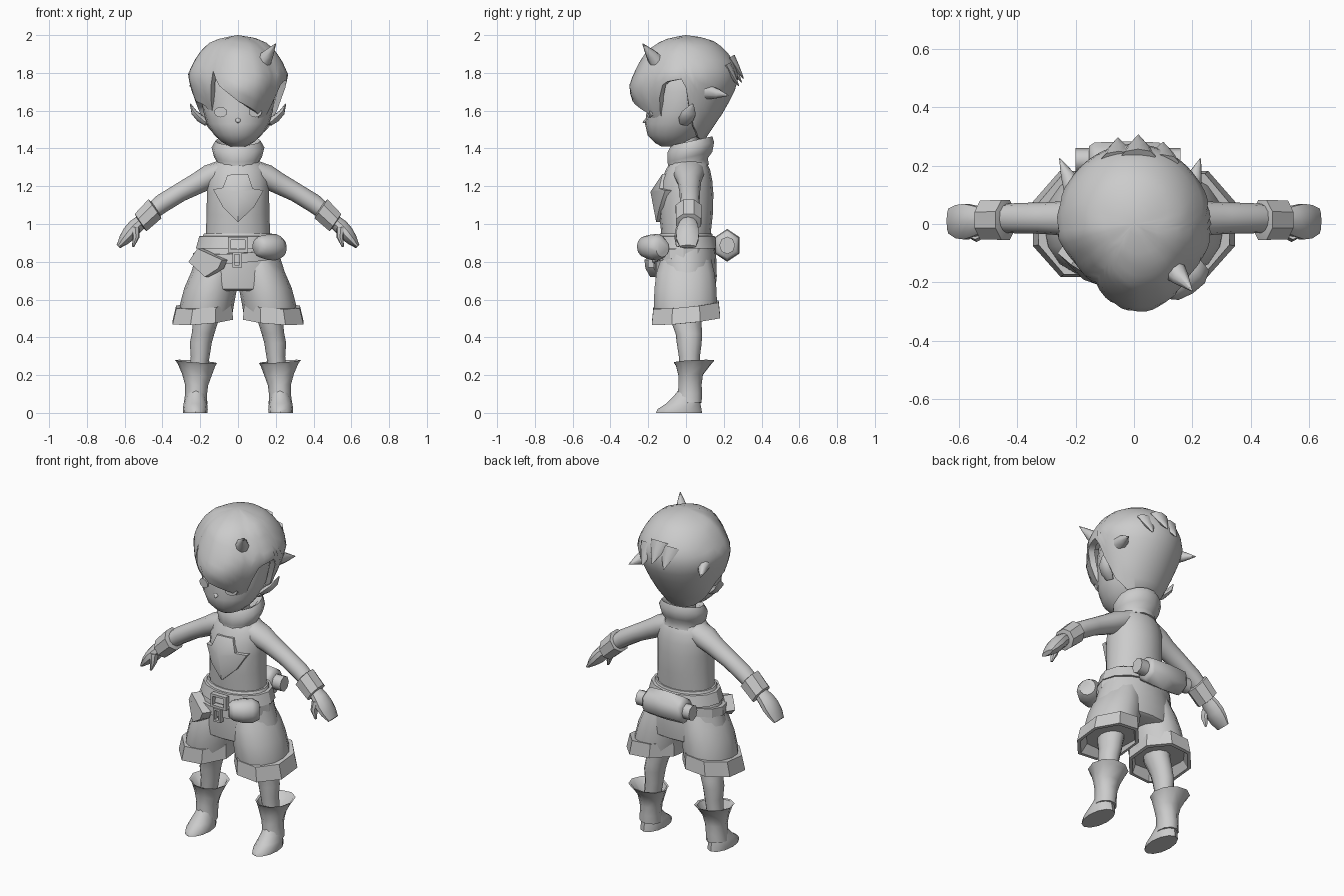
import bpy, bmesh, math
from mathutils import Vector

grey = bpy.data.materials.new("plain_grey")
grey.diffuse_color = (0.6, 0.6, 0.6, 1)


def finish(name, bm, mirror=False, angle=40):
    bmesh.ops.remove_doubles(bm, verts=bm.verts, dist=0.0005)
    bmesh.ops.recalc_face_normals(bm, faces=bm.faces)
    me = bpy.data.meshes.new(name)
    bm.to_mesh(me)
    bm.free()
    me.materials.append(grey)
    ob = bpy.data.objects.new(name, me)
    bpy.context.collection.objects.link(ob)
    bpy.ops.object.select_all(action='DESELECT')
    ob.select_set(True)
    bpy.context.view_layer.objects.active = ob
    bpy.ops.object.shade_smooth_by_angle(angle=math.radians(angle))
    if mirror:
        ob.modifiers.new("mirror", 'MIRROR').use_mirror_merge = False
    return ob


def loft(name, rings, n=12, axis=(0, 0, 1), mirror=False, angle=40, turn=0.0):
    """Skin elliptical rings (x, y, z, half width, half depth) square to an axis."""
    t = Vector(axis).normalized()
    v = Vector((0, 1, 0))
    v = (v - t * v.dot(t)).normalized()
    u = v.cross(t)
    bm = bmesh.new()
    rows = []
    for x, y, z, a, b in rings:
        c = Vector((x, y, z))
        rows.append([bm.verts.new(c + u * a * math.cos(2 * math.pi * (i + turn) / n)
                                  + v * b * math.sin(2 * math.pi * (i + turn) / n)) for i in range(n)])
    for r, s in zip(rows, rows[1:]):
        for i in range(n):
            bm.faces.new((r[i], r[(i + 1) % n], s[(i + 1) % n], s[i]))
    bm.faces.new(rows[0])
    bm.faces.new(rows[-1])
    return finish(name, bm, mirror, angle)


def plate(name, pts, depth, bulge=None):
    """Flat outline extruded along depth, with an optional raised centre."""
    bm = bmesh.new()
    d = Vector(depth)
    front = [bm.verts.new(p) for p in pts]
    back = [bm.verts.new(Vector(p) + d) for p in pts]
    n = len(pts)
    for i in range(n):
        j = (i + 1) % n
        bm.faces.new((front[i], front[j], back[j], back[i]))
    if bulge:
        m = bm.verts.new(bulge)
        for i in range(n):
            bm.faces.new((front[i], front[(i + 1) % n], m))
    else:
        bm.faces.new(front)
    bm.faces.new(back)
    return finish(name, bm, angle=35)


def spike(name, base, tip, wide, thick):
    b, t = Vector(base), Vector(tip)
    mid = b.lerp(t, 0.5)
    return loft(name, [(*b, wide, thick), (*mid, wide * .6, thick * .6), (*t, .002, .002)],
                8, t - b, angle=60)


def lerp(table, x):
    for (x0, *a), (x1, *b) in zip(table, table[1:]):
        if x <= x1:
            k = max(0, (x - x0) / (x1 - x0))
            return [p + (q - p) * k for p, q in zip(a, b)]
    return list(table[-1][1:])


# Head, with the chin forward
loft("head", [(0, -.07, 1.41, .04, .06), (0, -.075, 1.43, .08, .09), (0, -.068, 1.47, .125, .135),
              (0, -.05, 1.53, .165, .167), (0, -.03, 1.60, .185, .178), (0, -.02, 1.70, .195, .19),
              (0, -.01, 1.80, .185, .19), (0, 0, 1.90, .12, .12)], 20)
spike("nose", (0, -.175, 1.56), (0, -.229, 1.538), .035, .03)
loft("eye", [(.092, -.2, 1.592, .027, .036), (.092, -.172, 1.592, .027, .036)],
     12, (.28, -1, 0), True)
loft("ear", [(.165, -.01, 1.53, .015, .025), (.195, 0, 1.555, .022, .04), (.232, .015, 1.59, .016, .038),
             (.252, .035, 1.635, .003, .005)], 8, (.5, .2, .8), True)

# Hair shell: half width, front depth, back depth by height
shape = [(1.43, .10, .11, .09), (1.50, .165, .17, .135), (1.58, .20, .235, .19), (1.65, .226, .283, .23),
         (1.72, .25, .305, .265), (1.79, .266, .28, .28), (1.86, .235, .245, .255), (1.92, .195, .205, .21),
         (1.96, .15, .145, .165), (1.985, .09, .09, .11), (2.0, .0, .0, .0)]
# Hairline height by angle, from the front towards +x
edge = [(-180, 1.44), (-150, 1.44), (-125, 1.46), (-105, 1.53), (-96, 1.60), (-80, 1.65), (-62, 1.63),
        (-50, 1.57), (-44, 1.67), (-35, 1.81), (-25, 1.73), (0, 1.65), (30, 1.59), (46, 1.50), (55, 1.60),
        (66, 1.75), (88, 1.77), (94, 1.62), (105, 1.52), (125, 1.46), (150, 1.44), (180, 1.44)]
# Flattening of the two front corners by angle
flat = [(-180, 1), (-80, 1), (-58, .9), (-40, .88), (-22, .93), (0, 1), (25, 1), (50, .95), (75, 1), (180, 1)]
bm = bmesh.new()
N, M = 72, 12
rows = []
for j in range(M + 2):
    row = []
    for i in range(N):
        deg = -180 + 360 * i / N
        low = lerp(edge, deg)[0]
        z = 2 - (2 - low) * (min(j, M) / M) ** 1.6
        w, f, b = lerp(shape, z)
        a = math.radians(deg)
        k = lerp(flat, deg)[0] * (.86 if j > M else 1)  # last row turns in under the hair
        row.append(bm.verts.new((w * k * math.sin(a), -math.cos(a) * k * (f if math.cos(a) > 0 else b), z)))
    rows.append(row)
for r, s in zip(rows, rows[1:]):
    for i in range(N):
        k = (i + 1) % N
        bm.faces.new((r[i], r[k], s[k], s[i]))
finish("hair", bm, angle=60)

# Loose locks
spike("front_lock", (.12, -.14, 1.84), (.2, -.23, 1.955), .05, .05)
for k, (x, y, z) in enumerate([(-.055, .295, 1.75), (.015, .305, 1.77), (.10, .28, 1.73)]):
    spike("back_lock_%d" % k, (x * .95, y * .76, z + .11), (x, y, z), .06, .03)
spike("side_lock_left", (-.2, .11, 1.76), (-.255, .225, 1.73), .045, .04)
spike("side_lock_right", (.19, .11, 1.70), (.228, .225, 1.68), .045, .04)

# Neck and folded collar
loft("neck", [(0, .02, 1.30, .06, .06), (0, 0, 1.47, .06, .06)])
loft("collar", [(0, .012, 1.29, .12, .115), (0, .012, 1.325, .11, .108), (0, .02, 1.355, .127, .125),
                (0, .025, 1.405, .14, .13), (0, .03, 1.44, .12, .115), (0, .03, 1.425, .095, .09),
                (0, .02, 1.36, .07, .07)], 14, (0, -.22, 1), angle=50)

# Shirt and chest guard
loft("shirt", [(0, 0, .88, .172, .128), (0, 0, .96, .17, .132), (0, 0, 1.05, .166, .142),
               (0, 0, 1.16, .165, .145), (0, .005, 1.23, .165, .134), (0, .01, 1.285, .152, .118),
               (0, .012, 1.32, .128, .10), (0, .012, 1.345, .09, .085)], 16)
guard = [(-.055, 1.26), (.052, 1.265), (.078, 1.188), (.135, 1.178), (.085, 1.09), (0, 1.01),
         (-.08, 1.09), (-.132, 1.183), (-.08, 1.193)]
plate("chest_guard", [(x, -.158 + 2.6 * x * x + max(0, z - 1.2) * .4, z) for x, z in guard],
      (0, .035, 0), (0, -.188, 1.17))

# Arms, cuffs and hands
down = (.8, 0, -.55)
loft("arm", [(.07, .015, 1.285, .06, .085), (.14, .015, 1.255, .066, .078), (.205, .018, 1.22, .058, .062),
             (.31, .02, 1.165, .05, .054), (.40, .02, 1.11, .05, .052), (.47, .018, 1.055, .042, .048)],
     12, down, True)
loft("cuff", [(.435, .014, 1.085, .04, .045), (.44, .014, 1.08, .066, .074), (.515, .014, 1.008, .06, .072),
              (.518, .014, 1.005, .04, .045)], 8, down, True, 30, .5)
loft("hand", [(.51, .012, 1.015, .036, .042), (.545, .01, .985, .04, .055), (.575, .008, .95, .04, .064),
              (.605, .008, .915, .03, .06), (.634, .01, .88, .012, .045)], 10, (.7, 0, -.7), True)
loft("thumb", [(.545, -.025, .98, .024, .028), (.54, -.04, .93, .018, .022), (.555, -.045, .88, .006, .008)],
     8, (.1, -.1, -1), True)

# Shorts with turned-up hems
loft("shorts_hips", [(0, 0, .645, .25, .14), (0, 0, .655, .27, .155), (0, 0, .72, .255, .163),
                     (0, -.001, .78, .237, .163), (0, -.003, .84, .218, .162), (0, -.003, .92, .195, .148),
                     (0, 0, .95, .18, .138)], 20)
loft("shorts_leg", [(.105, 0, .82, .09, .135), (.125, -.003, .74, .125, .158), (.145, -.003, .66, .14, .168),
                    (.165, -.003, .57, .143, .172), (.17, 0, .52, .14, .165)], 14, mirror=True)
loft("shorts_hem", [(.17, 0, .57, .13, .15), (.18, 0, .572, .16, .188), (.187, 0, .488, .174, .197),
                    (.187, 0, .486, .155, .177), (.175, 0, .55, .12, .14)],
     8, (.08, -.1, 1), True, 30, .5)

# Belt, buckle, hanging strap
loft("belt", [(0, 0, .872, .19, .14), (0, 0, .87, .223, .172), (0, 0, .935, .205, .157),
              (0, 0, .937, .175, .135)], 14, angle=30)
loft("low_belt", [(-.01, -.012, .81, .20, .15), (-.01, -.012, .81, .232, .17), (-.01, -.012, .86, .228, .168),
                  (-.01, -.012, .86, .20, .15)], 14, (-.06, -.1, 1), angle=30)


def frame(name, x0, x1, z0, z1, y, w):
    for k, (a, b, c, d) in enumerate([(x0, x1, z1 - w, z1), (x0, x1, z0, z0 + w),
                                      (x0, x0 + w, z0, z1), (x1 - w, x1, z0, z1)]):
        plate("%s_%d" % (name, k), [(a, y, c), (b, y, c), (b, y, d), (a, y, d)], (0, .03, 0))


frame("buckle", -.052, .052, .85, .93, -.192, .014)
frame("small_buckle", -.03, .02, .77, .85, -.2, .012)
plate("hip_tab", [(-.262, -.10, .80), (-.215, -.14, .87), (-.085, -.22, .81), (-.105, -.215, .765),
                  (-.175, -.19, .72)], (.03, .045, 0))

# Front pouch and back roll
loft("pouch", [(.098, -.23, .882, .04, .035), (.117, -.215, .88, .057, .058), (.158, -.183, .877, .068, .07),
               (.2, -.15, .877, .07, .068), (.23, -.125, .874, .05, .045)], 12, (1, .8, 0), False, 60)
loft("back_roll", [(-.155, .218, .887, .065, .056), (-.135, .218, .887, .082, .071), (-.02, .218, .887, .087, .075),
                   (.085, .218, .887, .082, .071), (.105, .218, .887, .065, .056)], 6, (1, 0, 0), angle=62)
loft("roll_ends", [(-.2, .218, .887, .046, .042), (.16, .218, .887, .046, .042)], 8, (1, 0, 0), False, 50)

# Legs and boots
loft("leg", [(.15, 0, .60, .075, .085), (.168, -.002, .50, .068, .083), (.185, .015, .42, .06, .07),
             (.197, .017, .37, .058, .066), (.20, .018, .30, .05, .056), (.215, .02, .18, .045, .05)],
     12, mirror=True)
loft("boot", [(.224, .018, .05, .062, .068), (.222, .02, .10, .058, .068), (.22, .022, .15, .062, .064),
              (.218, .025, .20, .078, .068), (.22, .04, .255, .10, .098), (.222, .043, .272, .112, .112),
              (.222, .04, .268, .10, .098), (.216, .028, .20, .06, .055)], 10, (-.07, -.05, 1), True)
loft("boot_foot", [(.226, -.037, 0, .064, .122), (.226, -.034, .02, .066, .116), (.226, -.014, .05, .062, .09),
                   (.224, .002, .085, .052, .07), (.222, .015, .12, .045, .055)], 12, mirror=True)
